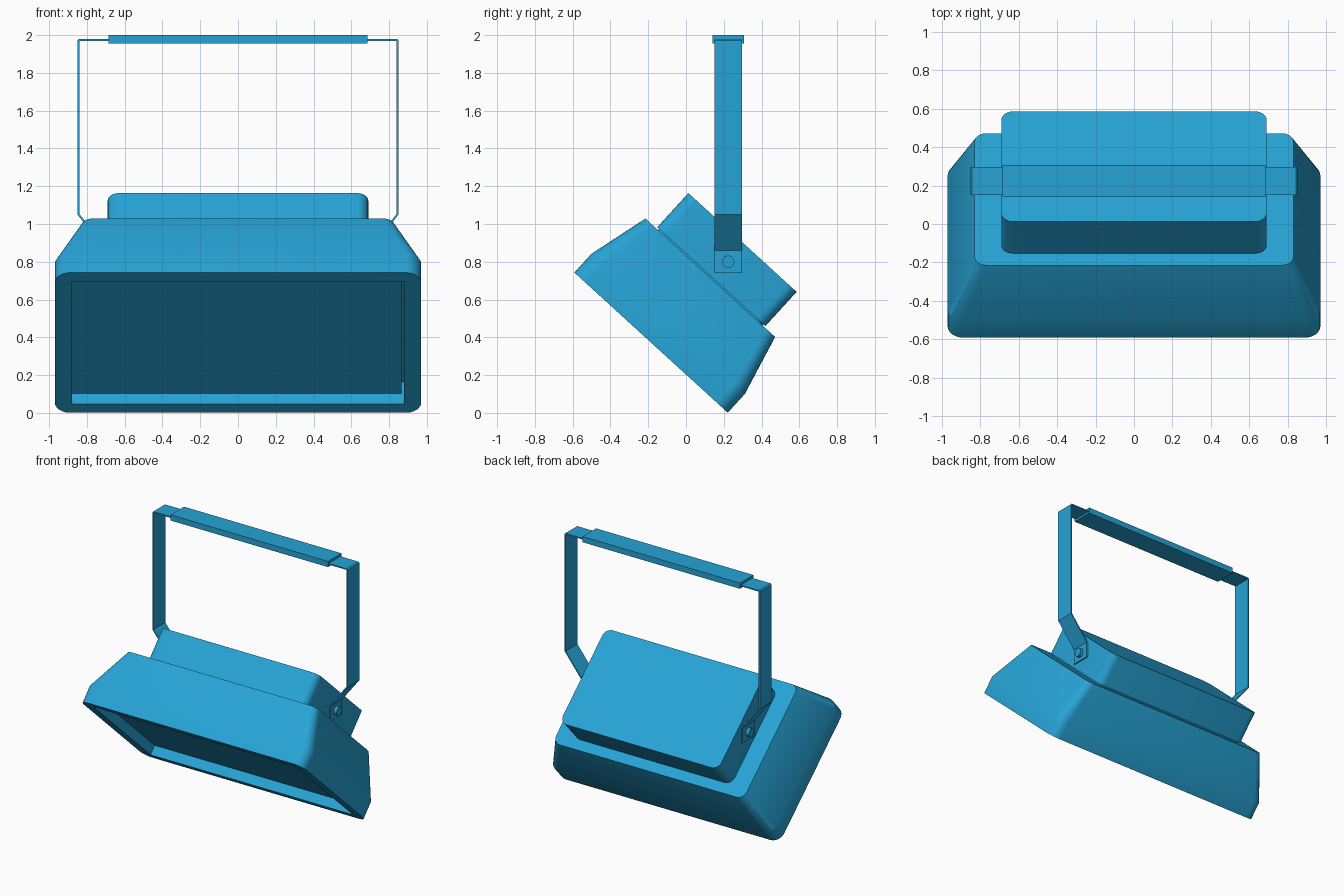
import bpy, bmesh, math
from mathutils import Matrix

if "Cube" in bpy.data.objects:
    bpy.data.objects.remove(bpy.data.objects["Cube"])

TILT = Matrix.Translation((0, -0.185, 0.372)) @ Matrix.Rotation(math.radians(-42.4), 4, 'X')


def finish(name, bm, matrix=None, smooth=True):
    bmesh.ops.remove_doubles(bm, verts=bm.verts, dist=1e-5)
    bmesh.ops.recalc_face_normals(bm, faces=bm.faces)
    mesh = bpy.data.meshes.new(name)
    bm.to_mesh(mesh)
    bm.free()
    ob = bpy.data.objects.new(name, mesh)
    bpy.context.collection.objects.link(ob)
    mat = bpy.data.materials.get("blue") or bpy.data.materials.new("blue")
    mat.diffuse_color = (0.02, 0.37, 0.67, 1)
    mat.use_nodes = True
    mat.node_tree.nodes["Principled BSDF"].inputs["Base Color"].default_value = mat.diffuse_color
    mesh.materials.append(mat)
    if matrix:
        ob.matrix_world = matrix
    if smooth:
        bpy.ops.object.select_all(action='DESELECT')
        ob.select_set(True)
        bpy.context.view_layer.objects.active = ob
        bpy.ops.object.shade_smooth_by_angle(angle=math.radians(25))
    return ob


def rounded_loft(name, sections, seg=6):
    """Skin rounded rectangles given as (half_x, half_y, radius, z)."""
    bm = bmesh.new()
    rings = []
    for hx, hy, r, z in sections:
        ring = []
        for q, (sx, sy) in enumerate([(1, 1), (-1, 1), (-1, -1), (1, -1)]):
            for i in range(seg + 1):
                a = math.pi / 2 * (q + i / seg)
                ring.append(bm.verts.new((sx * (hx - r) + r * math.cos(a),
                                          sy * (hy - r) + r * math.sin(a), z)))
        rings.append(ring)
    for a, b in zip(rings, rings[1:]):
        for i in range(len(a)):
            j = (i + 1) % len(a)
            bm.faces.new((a[i], a[j], b[j], b[i]))
    bm.faces.new(rings[0])
    bm.faces.new(rings[-1])
    return finish(name, bm, TILT)


def box(name, lo, hi, matrix=None):
    bm = bmesh.new()
    bmesh.ops.create_cube(bm, size=1)
    for v in bm.verts:
        v.co = [(l + h) / 2 + c * (h - l) for l, h, c in zip(lo, hi, v.co)]
    return finish(name, bm, matrix, smooth=False)


# Lamp housing: recess floor, opening, rim, tapered back
rounded_loft("lamp_housing", [
    (0.88, 0.48, 0, 0.155), (0.88, 0.48, 0, 0),
    (0.97, 0.55, 0.08, 0), (0.97, 0.55, 0.08, 0.1345), (0.83, 0.465, 0.06, 0.465)])

# Glass pane inside the opening
box("glass_pane", (-0.88, -0.48, 0.075), (0.865, 0.48, 0.095), TILT)

# Gasket and rear gear box
rounded_loft("gasket", [(0.675, 0.375, 0.05, 0.46), (0.675, 0.375, 0.05, 0.48)])
rounded_loft("gear_box", [(0.69, 0.388, 0.06, 0.473), (0.69, 0.388, 0.06, 0.718)])

# Carrying strap: bent flat bar
half = [(0.70, 0.74), (0.70, 0.86), (0.85, 1.05), (0.85, 1.972), (0.842, 1.98)]
path = half + [(-x, z) for x, z in reversed(half)]
inner_half = [(0.69, 0.74), (0.69, 0.863), (0.84, 1.053), (0.84, 1.967), (0.837, 1.97)]
inner = inner_half + [(-x, z) for x, z in reversed(inner_half)]
bm = bmesh.new()
rows = [[bm.verts.new((x, y, z)) for x, z in line]
        for line, y in ((path, 0.15), (path, 0.296), (inner, 0.296), (inner, 0.15))]
for r in range(4):
    a, b = rows[r], rows[(r + 1) % 4]
    for i in range(len(path) - 1):
        bm.faces.new((a[i], a[i + 1], b[i + 1], b[i]))
for end in (0, -1):
    bm.faces.new([row[end] for row in rows])
finish("strap", bm, smooth=False)

# Hand grip
box("grip", (-0.685, 0.14, 1.955), (0.685, 0.307, 2.0))

# Pivot bolts
for side, label in ((1, "right"), (-1, "left")):
    bm = bmesh.new()
    bmesh.ops.create_cone(bm, cap_ends=True, segments=20, radius1=0.033, radius2=0.033, depth=0.05,
                          matrix=Matrix.Translation((side * 0.70, 0.223, 0.80))
                          @ Matrix.Rotation(math.pi / 2, 4, 'Y'))
    finish(f"pivot_bolt_{label}", bm)
